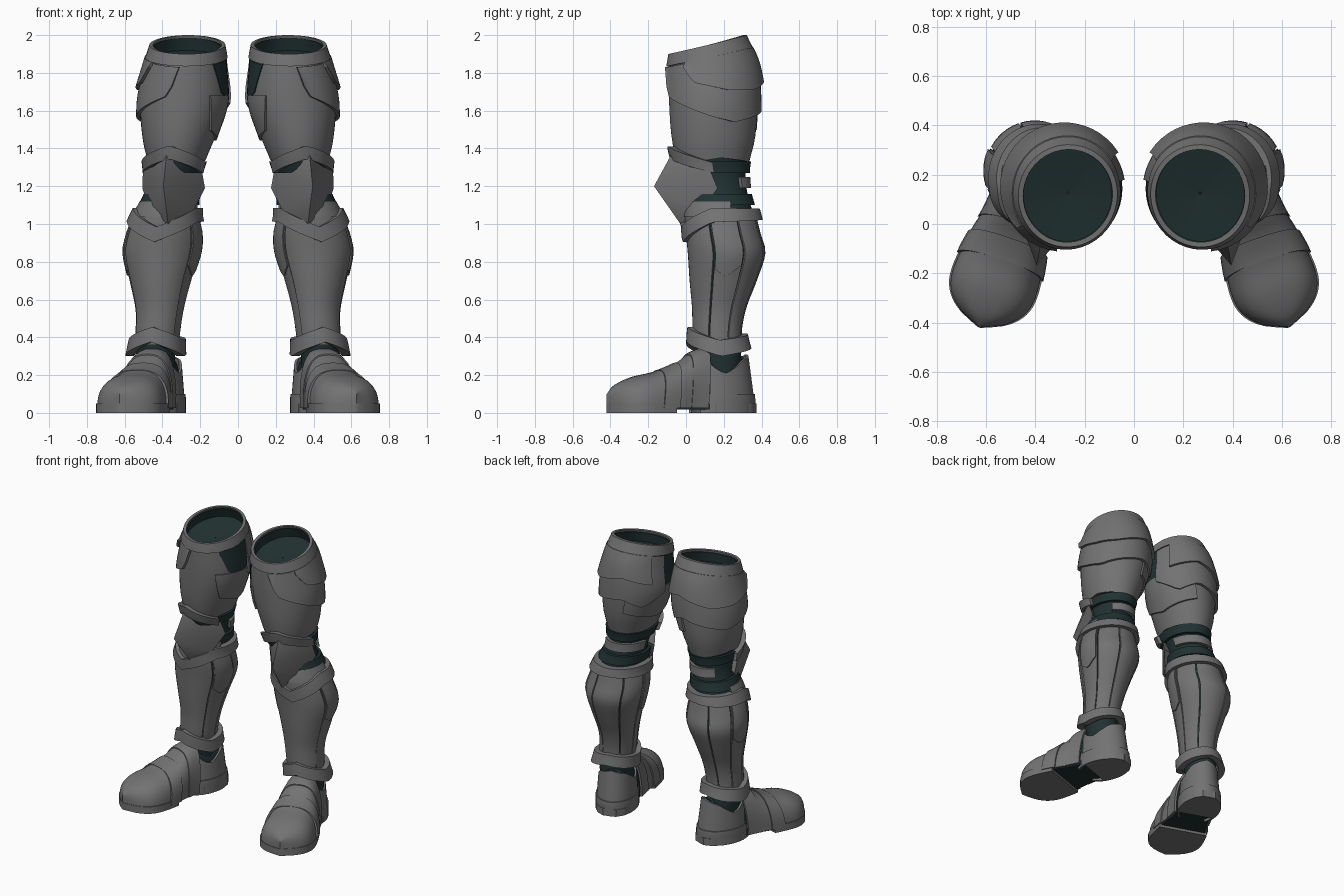
import bpy, bmesh
from math import sin, cos, radians, copysign
from mathutils import Vector

cube = bpy.data.objects.get("Cube")
if cube:
    bpy.data.objects.remove(cube, do_unlink=True)


def material(name, rgb):
    m = bpy.data.materials.new(name)
    m.use_nodes = True
    m.diffuse_color = (*rgb, 1)
    bsdf = m.node_tree.nodes["Principled BSDF"]
    bsdf.inputs["Base Color"].default_value = (*rgb, 1)
    bsdf.inputs["Roughness"].default_value = 0.6
    return m


STEEL = material("steel grey", (0.17, 0.17, 0.173))
CLOTH = material("dark teal cloth", (0.015, 0.031, 0.031))

# Leg outline: height, centre x, centre y, radius x, radius y
LEG = [(0.18, .43, .19, .11, .12), (0.30, .435, .18, .115, .125), (0.42, .425, .168, .118, .127),
       (0.55, .415, .178, .128, .14), (0.70, .411, .20, .163, .175), (0.85, .402, .218, .202, .203),
       (0.95, .39, .20, .195, .195), (1.05, .38, .185, .165, .185), (1.18, .345, .175, .138, .16),
       (1.30, .33, .145, .145, .185), (1.45, .315, .145, .19, .22), (1.65, .288, .145, .23, .235),
       (1.85, .275, .138, .21, .23), (2.0, .265, .118, .19, .2)]
# Foot outline: distance from heel, half width, top height
FOOT = [(0, .04, .25), (.05, .095, .3), (.2, .125, .33), (.3, .128, .335), (.38, .138, .315),
        (.45, .155, .265), (.55, .172, .22), (.66, .176, .195), (.73, .15, .17),
        (.785, .09, .14), (.825, .0, .1)]


def smooth_sample(rows, k):
    """Cubic interpolation through the rows of a profile."""
    k = min(max(k, rows[0][0]), rows[-1][0])
    i = next(n for n in range(len(rows) - 1) if k <= rows[n + 1][0])
    p, q = Vector(rows[i]), Vector(rows[i + 1])
    o, r = Vector(rows[max(i - 1, 0)]), Vector(rows[min(i + 2, len(rows) - 1)])
    h = q[0] - p[0]
    t = (k - p[0]) / h
    m0, m1 = (q - o) * (h / (q[0] - o[0])), (r - p) * (h / (r[0] - p[0]))
    return (p * (2*t**3 - 3*t*t + 1) + m0 * (t**3 - 2*t*t + t)
            + q * (3*t*t - 2*t**3) + m1 * (t**3 - t*t))


def edge(e, a):
    """Height of a plate edge: a number, a function, or a list of (angle, z)."""
    if callable(e):
        return e(a)
    if not isinstance(e, list):
        return e
    for (a0, z0), (a1, z1) in zip(e, e[1:]):
        if a <= a1:
            return z0 + (z1 - z0) * max(0, a - a0) / (a1 - a0)
    return e[-1][1]


def finish(name, bm, mat):
    """Store a left-leg part, shade it and mirror it to the right leg."""
    bmesh.ops.remove_doubles(bm, verts=bm.verts, dist=0.0002)
    bmesh.ops.recalc_face_normals(bm, faces=bm.faces)
    mesh = bpy.data.meshes.new(name)
    bm.to_mesh(mesh)
    bm.free()
    mesh.materials.append(mat)
    ob = bpy.data.objects.new(name, mesh)
    bpy.context.collection.objects.link(ob)
    bpy.ops.object.select_all(action='DESELECT')
    ob.select_set(True)
    bpy.context.view_layer.objects.active = ob
    bpy.ops.object.shade_smooth_by_angle(angle=radians(32))
    ob.modifiers.new("other_leg", 'MIRROR').use_mirror_merge = False


def patch(name, fn, mat, nu, nv, thick, loop=False):
    """Thick curved sheet from fn(u, v, depth)."""
    bm = bmesh.new()
    prof = [(j / nv, 0) for j in range(nv + 1)]
    prof += [(v, -thick) for v, _ in reversed(prof)]
    n = len(prof)
    cols = [[bm.verts.new(fn(i / nu, v, d)) for v, d in prof] for i in range(nu + (not loop))]
    for a, b in zip(cols, cols[1:] + (cols[:1] if loop else [])):
        for j in range(n):
            bm.faces.new((a[j], b[j], b[(j + 1) % n], a[(j + 1) % n]))
    if not loop:
        for c in (cols[0], cols[-1]):
            for j in range(nv):
                bm.faces.new((c[j], c[j + 1], c[n - 2 - j], c[n - 1 - j]))
    finish(name, bm, mat)


def leg_point(a, z, out):
    _, cx, cy, rx, ry = smooth_sample(LEG, z)
    t = radians(a + 12)
    return Vector((cx + (rx + out) * sin(t), cy - (ry + out) * cos(t), z))


def shell(name, a0, a1, lo, hi, out=0, thick=.014, mat=STEEL, nv=8, flare=0):
    """Plate on the leg; angle 0 is the front, 90 the outer side."""
    def fn(u, v, d):
        a = a0 + (a1 - a0) * u
        l, h = edge(lo, a), edge(hi, a)
        return leg_point(a, l + (h - l) * v, out + flare * (1 - v) + d)
    patch(name, fn, mat, max(4, round((a1 - a0) / 7.5)), nv, thick, a1 - a0 == 360)


def foot_point(s, side, z):
    t = radians(19)
    return Vector((.36 + s * sin(t) + side * cos(t), .36 - s * cos(t) + side * sin(t), z))


def foot_plate(name, s0, s1, grow=0, thick=.014, mat=STEEL, nv=5):
    def fn(u, v, d):
        s = s0 + (s1 - s0) * (1 - (1 - v) ** 1.4)
        _, w, h = smooth_sample(FOOT, s)
        c, k = cos(radians(180 * u)), max(0, sin(radians(180 * u)))
        side = max(0, w + grow + d) * copysign(abs(c) ** .75, c)
        return foot_point(s - .03 * k * (s1 < .8), side, .025 + (h - .025 + grow + d) * k ** .8)
    patch(name, fn, mat, 20, nv, thick)


def sole(name, s0, s1, z0, z1, grow, mat):
    def fn(u, v, d):
        s = s0 + (s1 - s0) * v
        return foot_point(s, (2 * u - 1) * (smooth_sample(FOOT, s)[1] + grow), z1 + d)
    patch(name, fn, mat, 4, 18, z1 - z0)


def heel_plate(name, lo, hi, grow=0):
    def fn(u, v, d):
        a = 42 + 276 * u
        z = lo + (edge(hi, a) - lo) * v
        shrink = max(0, z - .08)
        return foot_point(.19 + (.185 - .14 * shrink + grow + d) * cos(radians(a)),
                          (.132 - .07 * shrink + grow + d) * sin(radians(a)), z)
    patch(name, fn, STEEL, 30, 6, .014)


def rim(drop):
    return lambda a: 1.95 - .05 * cos(radians(a + 12)) - drop


# Cloth under the armour, closed inside the thigh opening
shell("leg_liner", 0, 360, .18, rim(.015), -.013, .008, CLOTH, 40)
for z in (1.1, 1.27):
    shell("knee_cloth_roll", 0, 360, z, z + .06, .01, .02, CLOTH, 3)


def lining(u, v, d):
    p = leg_point(360 * u, rim(.08)(360 * u), -.017)
    mid = Vector((.268, .125, 1.85))
    return mid + (p - mid) * (.02 + .98 * v) + Vector((0, 0, d))


patch("thigh_lining", lining, CLOTH, 48, 4, .008, True)

# Thigh
shell("thigh_shell", 0, 360, [(0, 1.3), (90, 1.35), (180, 1.32), (270, 1.34), (360, 1.3)], rim(.02), nv=14)
shell("thigh_rim", 0, 360, rim(.065), rim(0), .004, .02, nv=3, flare=.008)
shell("thigh_inner_plate", 185, 312, [(185, 1.5), (255, 1.44), (300, 1.5), (312, 1.66)],
      [(185, 1.68), (312, 1.68)], .008, flare=.006)
shell("thigh_lower_plate", -3, 250, [(-3, 1.83), (8, 1.68), (75, 1.57), (105, 1.54), (180, 1.61), (215, 1.55), (250, 1.64)],
      rim(.07), .008, .02, nv=10, flare=.014)
shell("thigh_upper_plate", 42, 225, [(42, 1.83), (55, 1.75), (95, 1.71), (130, 1.71), (180, 1.77), (225, 1.72)],
      rim(.065), .016, .02, nv=6, flare=.018)
shell("thigh_cloth_patch", 228, 306, [(228, 1.74), (265, 1.66), (290, 1.69), (306, 1.85)],
      rim(.07), .006, .009, CLOTH)

# Knee
shell("knee_back_strap", 125, 250, 1.19, 1.25, .012, .02, nv=3)
shell("knee_lower_lame", -80, 95, 1.04, 1.12, .012, .02, nv=3)
shell("knee_top_trim", -72, 78, [(-72, 1.27), (0, 1.345), (78, 1.27)],
      [(-72, 1.325), (0, 1.415), (78, 1.325)], .032, .04, nv=3)
yaw = radians(10)
half = [(.158, -.10, 1.29), (.168, -.14, 1.19), (.115, -.06, 1.06)]
ring = [(0, .075, 1.375), *half, (0, .03, 1.0), *[(-u, d, z) for u, d, z in reversed(half)]]
bm = bmesh.new()
tip, back, *loop = [bm.verts.new((.365 + u * cos(yaw) + d * sin(yaw), u * sin(yaw) - d * cos(yaw), z))
                    for u, d, z in [(0, .172, 1.2), (0, -.08, 1.2), *ring]]
for p, q in zip(loop, loop[1:] + loop[:1]):
    bm.faces.new((tip, p, q))
    bm.faces.new((back, q, p))
finish("knee_cap", bm, STEEL)

# Shin and calf panels with narrow gaps
bounds = [-58, 58, 105, 150, 210, 255, 302]
for n, (a, b) in enumerate(zip(bounds, bounds[1:])):
    shell("shin_front_panel" if n == 0 else "calf_panel", a + 1.3, b - 1.3, .36, 1.05,
          .006 if n == 0 else 0, nv=20)
for a in (61, 258):
    shell("calf_side_plate", a, a + 41, [(a, .76), (a + 20, .72), (a + 41, .78)], 1.03, .008)
shell("shin_collar", 0, 360, [(0, .905), (65, 1.01), (180, 1.025), (295, 1.01), (360, .905)],
      [(0, .985), (65, 1.085), (180, 1.08), (295, 1.085), (360, .985)], .03, .045, nv=3)
shell("ankle_collar", 0, 360, [(0, .375), (80, .30), (180, .35), (280, .30), (360, .375)],
      [(0, .455), (80, .385), (180, .42), (280, .385), (360, .455)], .034, .045, nv=3, flare=.012)

# Foot
foot_plate("foot_liner", .1, .76, -.014, .01, CLOTH, 14)
foot_plate("toe_cap", .52, .825, 0, .014, STEEL, 18)
foot_plate("toe_lame", .47, .565, .012)
foot_plate("middle_lame", .375, .49, .004)
foot_plate("instep_lame", .30, .40, .01)
heel_plate("heel_cup", .03, [(42, .29), (75, .22), (90, .21), (130, .28), (180, .31),
                             (230, .28), (270, .21), (285, .22), (318, .29)])
heel_plate("heel_band", .0, .1, .007)
sole("toe_sole", .49, .825, 0, .05, .006, STEEL)
sole("heel_sole", .0, .26, 0, .05, .004, STEEL)
sole("arch_sole", .2, .54, .018, .05, -.008, CLOTH)
